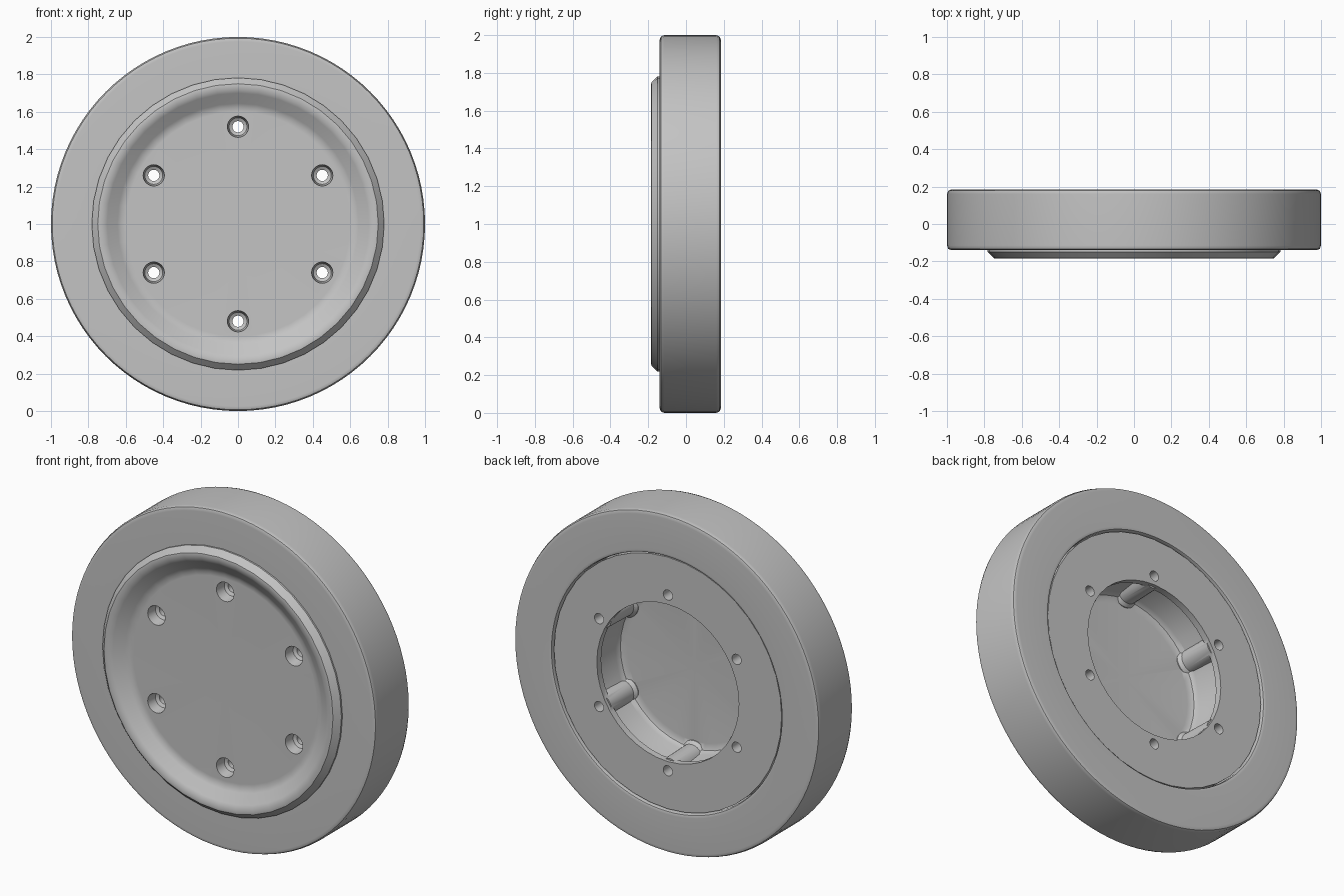
import bpy, bmesh, math
from mathutils import Vector, Matrix

cube = bpy.data.objects.get("Cube")
if cube:
    bpy.data.objects.remove(cube, do_unlink=True)

grey = bpy.data.materials.new("light grey")
grey.use_nodes = True
colour = (0.55, 0.55, 0.55, 1)
grey.diffuse_color = colour
grey.node_tree.nodes["Principled BSDF"].inputs["Base Color"].default_value = colour

CENTRE = Vector((0, 0, 1))
BOLT_RADIUS = 0.52


def lathe(name, profile, segments, centres=(CENTRE,), closed=True):
    """Spin a (radius, y) profile round the y axis, once at each centre."""
    bm = bmesh.new()
    for centre in centres:
        verts = [bm.verts.new((r, y, 0)) for r, y in profile]
        edges = [bm.edges.new(pair) for pair in zip(verts, verts[1:])]
        if closed:
            edges.append(bm.edges.new((verts[-1], verts[0])))
        before = set(bm.verts) - set(verts)
        bmesh.ops.spin(bm, geom=verts + edges, cent=(0, 0, 0), axis=(0, 1, 0),
                       angle=math.tau, steps=segments, use_duplicate=False)
        fresh = [v for v in bm.verts if v not in before]
        bmesh.ops.remove_doubles(bm, verts=fresh, dist=1e-5)
        fresh = [v for v in bm.verts if v not in before]
        bmesh.ops.transform(bm, matrix=Matrix.Translation(centre), verts=fresh)
    bmesh.ops.recalc_face_normals(bm, faces=bm.faces)
    mesh = bpy.data.meshes.new(name)
    bm.to_mesh(mesh)
    bm.free()
    obj = bpy.data.objects.new(name, mesh)
    bpy.context.collection.objects.link(obj)
    mesh.materials.append(grey)
    return obj


def combine(target, tool, operation):
    """Apply a boolean and remove the helper object."""
    mod = target.modifiers.new("boolean", 'BOOLEAN')
    mod.operation, mod.solver, mod.object = operation, 'EXACT', tool
    bpy.context.view_layer.objects.active = target
    bpy.ops.object.modifier_apply(modifier=mod.name)
    bpy.data.objects.remove(tool, do_unlink=True)


def finish(obj):
    bpy.ops.object.select_all(action='DESELECT')
    obj.select_set(True)
    bpy.context.view_layer.objects.active = obj
    bpy.ops.object.shade_smooth_by_angle(angle=math.radians(35))
    normals = obj.modifiers.new("even normals", 'WEIGHTED_NORMAL')
    normals.keep_sharp = True


# Outer ring with rounded edges
tyre = lathe("tyre", [
    (0.74, -0.14), (0.975, -0.14), (0.993, -0.133), (1, -0.115),
    (1, 0.16), (0.993, 0.178), (0.975, 0.185), (0.77, 0.185),
    (0.755, 0.18), (0.75, 0.165)], 96)

# Hub: dished front with a raised lip, open cavity at the back
hub = lathe("hub", [
    (0, -0.12), (0.6, -0.12), (0.625, -0.124), (0.645, -0.134),
    (0.7, -0.172), (0.715, -0.18), (0.735, -0.185), (0.75, -0.183),
    (0.782, -0.15), (0.782, -0.139), (0.745, -0.13), (0.745, 0.17),
    (0.465, 0.17), (0.465, 0.13), (0.51, 0.125), (0.49, -0.04),
    (0.475, -0.065), (0.44, -0.08), (0, -0.08)], 40, closed=False)

# Six screw posts and stepped screw holes
angles = [math.radians(30 + 60 * i) for i in range(6)]
bolts = [CENTRE + Vector((math.cos(a), 0, math.sin(a))) * BOLT_RADIUS for a in angles]
posts = lathe("screw_posts", [(0, -0.1), (0.085, -0.1), (0.085, -0.075), (0.07, -0.055),
                              (0.065, 0.15), (0, 0.15)], 24, bolts, closed=False)
combine(hub, posts, 'UNION')
holes = lathe("screw_holes", [(0, -0.3), (0.057, -0.3), (0.057, -0.115), (0.048, -0.06),
                              (0.03, -0.05), (0.03, 0.3), (0, 0.3)], 24, bolts, closed=False)
combine(hub, holes, 'DIFFERENCE')

for part in (tyre, hub):
    finish(part)
